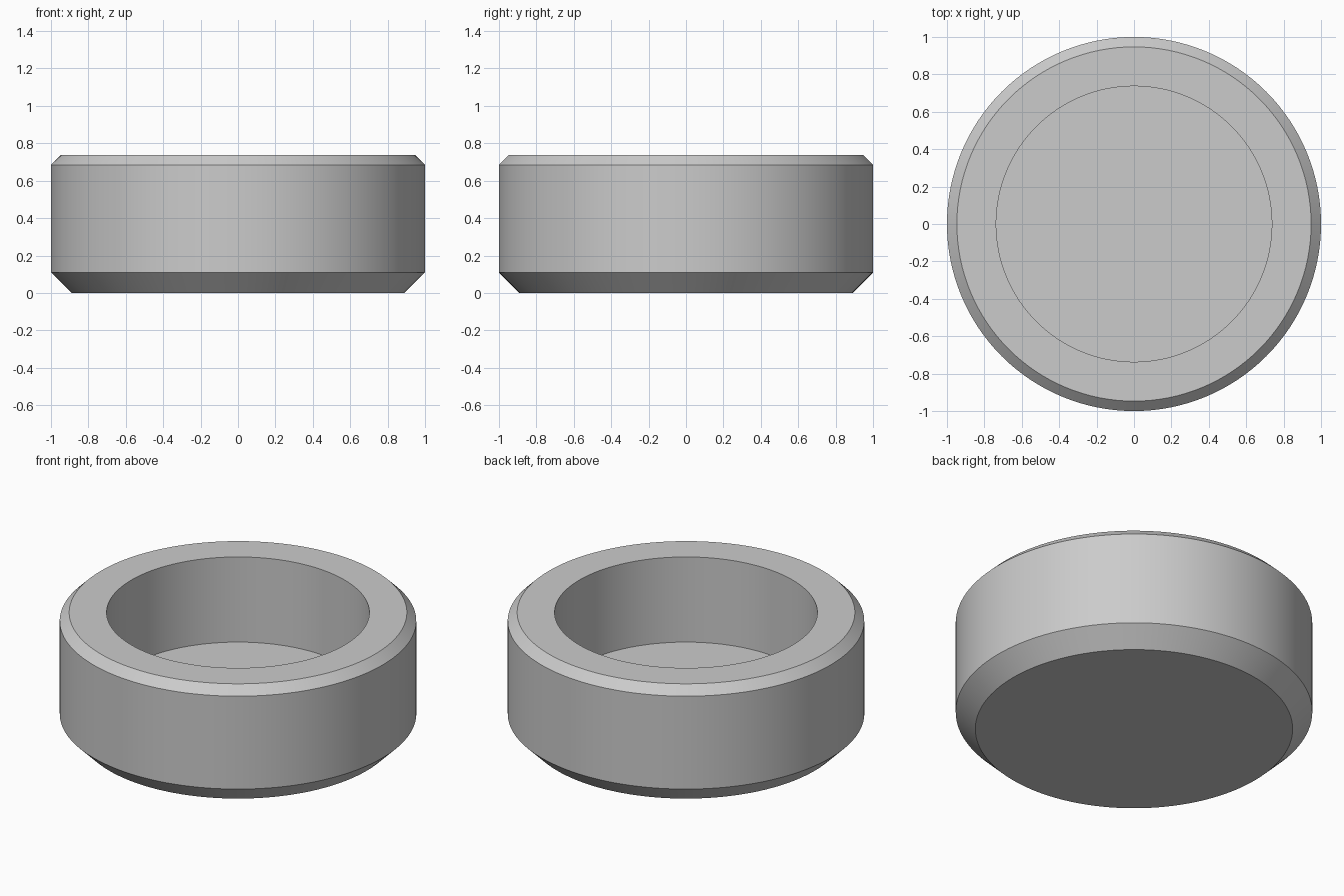
import bpy
import bmesh
import math

cube = bpy.data.objects.get("Cube")
if cube:
    bpy.data.objects.remove(cube, do_unlink=True)

SEGMENTS = 128

# Single grey material
grey = bpy.data.materials.new("plain grey")
grey.use_nodes = True
colour = (0.6, 0.6, 0.6, 1.0)
grey.diffuse_color = colour
grey.node_tree.nodes["Principled BSDF"].inputs["Base Color"].default_value = colour

# Half section (radius, height): base, chamfers, rim, cup wall, cup floor
profile = [(0.89, 0.0), (1.0, 0.11), (1.0, 0.685), (0.947, 0.737),
           (0.737, 0.737), (0.737, 0.21)]

bm = bmesh.new()
rings = []
for radius, height in profile:
    ring = []
    for i in range(SEGMENTS):
        a = math.tau * i / SEGMENTS
        ring.append(bm.verts.new((radius * math.cos(a), radius * math.sin(a), height)))
    rings.append(ring)

# Walls between neighbouring rings
for low, high in zip(rings, rings[1:]):
    for i in range(SEGMENTS):
        j = (i + 1) % SEGMENTS
        bm.faces.new((low[i], low[j], high[j], high[i]))

# Flat underside and cup floor
bm.faces.new(list(reversed(rings[0])))
bm.faces.new(rings[-1])

mesh = bpy.data.meshes.new("round_cup")
bm.to_mesh(mesh)
bm.free()
mesh.materials.append(grey)

cup = bpy.data.objects.new("round_cup", mesh)
bpy.context.collection.objects.link(cup)

# Smooth curved walls, crisp chamfer edges
bpy.ops.object.select_all(action="DESELECT")
cup.select_set(True)
bpy.context.view_layer.objects.active = cup
bpy.ops.object.shade_smooth_by_angle(angle=math.radians(30))
